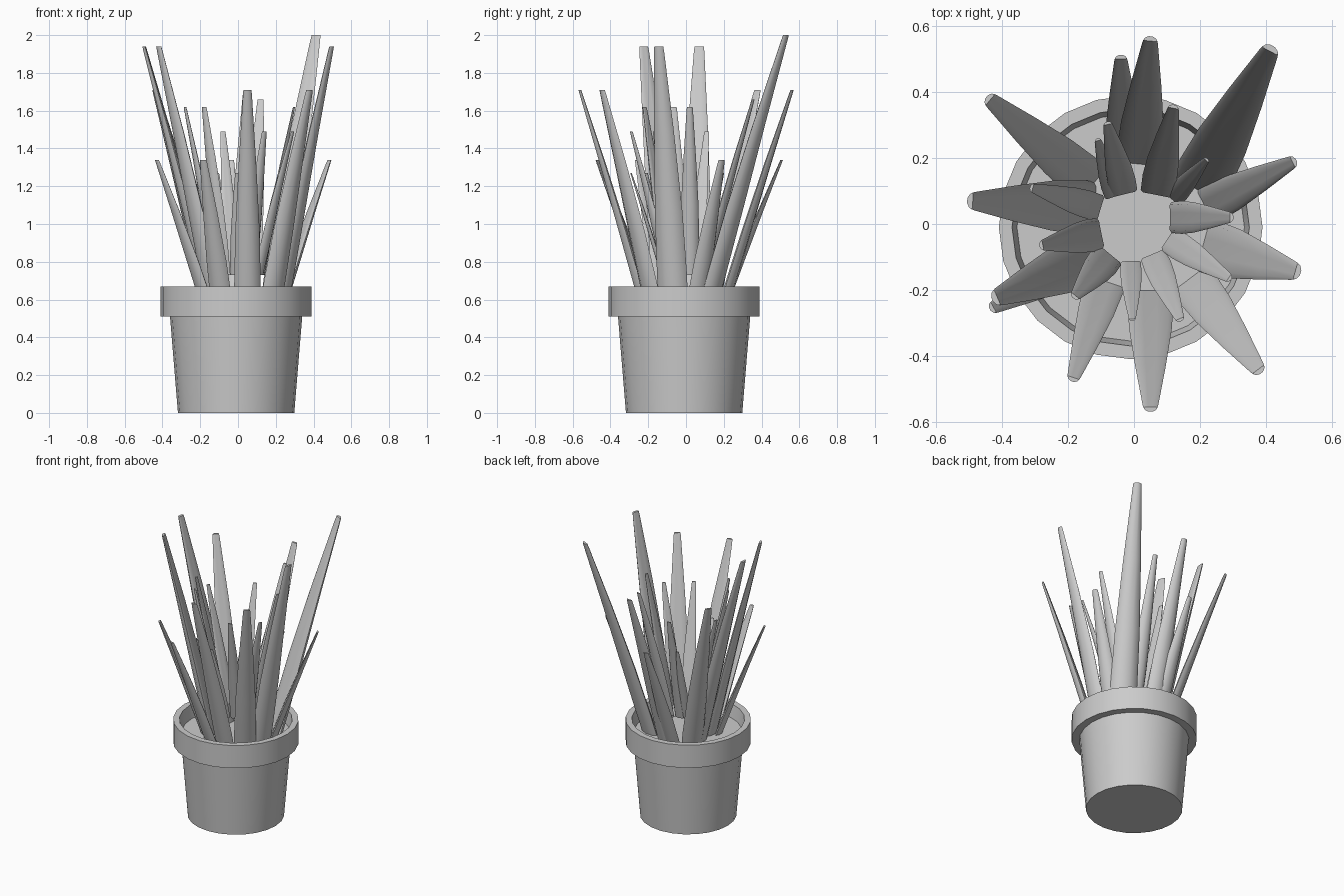
import bpy, bmesh, math
from mathutils import Vector

if "Cube" in bpy.data.objects:
    bpy.data.objects.remove(bpy.data.objects["Cube"])


def finish(name, bm, angle):
    bmesh.ops.recalc_face_normals(bm, faces=bm.faces[:])
    mesh = bpy.data.meshes.new(name)
    bm.to_mesh(mesh)
    bm.free()
    obj = bpy.data.objects.new(name, mesh)
    bpy.context.collection.objects.link(obj)
    bpy.ops.object.select_all(action='DESELECT')
    obj.select_set(True)
    bpy.context.view_layer.objects.active = obj
    bpy.ops.object.shade_smooth_by_angle(angle=math.radians(angle))
    return obj


def loft(name, rings, angle):
    """Skin a list of point rings into a closed, capped tube."""
    bm = bmesh.new()
    loops = [[bm.verts.new(p) for p in ring] for ring in rings]
    n = len(loops[0])
    for a, b in zip(loops, loops[1:]):
        for i in range(n):
            j = (i + 1) % n
            bm.faces.new((a[i], a[j], b[j], b[i]))
    bm.faces.new(loops[0])
    bm.faces.new(loops[-1])
    return finish(name, bm, angle)


def circle(r, z, n=24):
    return [(-0.01 + r * math.cos(2 * math.pi * i / n),
             -0.01 + r * math.sin(2 * math.pi * i / n), z) for i in range(n)]


# Pot: outer wall, collar, inner wall and soil level in one profile
pot_profile = [(0.308, 0), (0.35, 0.51), (0.40, 0.51), (0.40, 0.67),
               (0.36, 0.67), (0.345, 0.58)]
loft("pot", [circle(r, z) for r, z in pot_profile], 40)


def leaf(name, base, tip, width):
    """Flattened tapering blade, gently cupped towards the plant's middle."""
    base, tip = Vector(base), Vector(tip)
    out = Vector((tip.x - base.x, tip.y - base.y, 0)).normalized()
    side = out.cross(Vector((0, 0, 1)))
    rings = []
    for t, w in [(0, 0.94), (0.2, 1.0), (0.42, 0.92), (0.7, 0.66), (0.98, 0.34), (1, 0.3)]:
        c = base.lerp(tip, t) - out * 0.06 * width * math.sin(math.pi * t)
        half = w * width / 2
        ring = []
        for i in range(10):
            a = 2 * math.pi * i / 10
            u = math.cos(a)
            ring.append(c + side * half * u
                        + out * half * (0.36 * math.sin(a) - 0.25 * (u * u - 0.5)))
        rings.append(ring)
    loft(name, rings, 60)


# Leaf groups: tip height, width, then (base x, base y, tip x, tip y)
groups = {
    "tallest_leaf": (2.0, 0.175, [(0.20, 0.125, 0.415, 0.53)]),
    "tall_leaf": (1.94, 0.165, [
        (0.23, -0.07, 0.495, -0.145), (-0.13, -0.10, -0.42, -0.225),
        (-0.14, 0.05, -0.495, 0.07)]),
    "medium_leaf": (1.71, 0.14, [
        (0.18, -0.18, 0.38, -0.445), (0.05, -0.22, 0.05, -0.56),
        (-0.14, 0.13, -0.44, 0.38), (0.015, 0.20, 0.05, 0.56)]),
    "short_leaf": (1.34, 0.12, [
        (0.23, 0.06, 0.485, 0.19), (-0.09, -0.19, -0.185, -0.47),
        (-0.17, -0.12, -0.43, -0.255), (-0.03, 0.20, -0.04, 0.505)]),
    "inner_tallest_leaf": (1.66, 0.105, [(0.07, 0.10, 0.12, 0.355)]),
    "inner_tall_leaf": (1.62, 0.10, [
        (0.12, 0.02, 0.295, 0.02), (-0.08, -0.10, -0.18, -0.22),
        (-0.11, -0.03, -0.28, -0.065)]),
    "inner_medium_leaf": (1.49, 0.085, [
        (-0.03, 0.10, -0.08, 0.305), (0.06, -0.10, 0.14, -0.29),
        (-0.11, 0.05, -0.31, 0.11), (0.11, -0.05, 0.29, -0.165)]),
    "inner_short_leaf": (1.27, 0.065, [
        (-0.06, 0.09, -0.11, 0.255), (0.12, 0.08, 0.22, 0.195),
        (-0.01, -0.12, -0.005, -0.29), (-0.09, -0.11, -0.175, -0.21)]),
}
for name, (height, width, rows) in groups.items():
    for i, (bx, by, tx, ty) in enumerate(rows):
        tip = Vector((tx, ty, height))
        if name.startswith("inner"):
            # inner whorl starts just above the collar
            base = Vector((bx, by, 0.73))
        else:
            # outer whorl is rooted below the soil line
            base = Vector((bx, by, 0.575))
            base -= (tip - base) * (0.15 / (height - 0.575))
        leaf(f"{name}_{i + 1}", base, tip, width)
